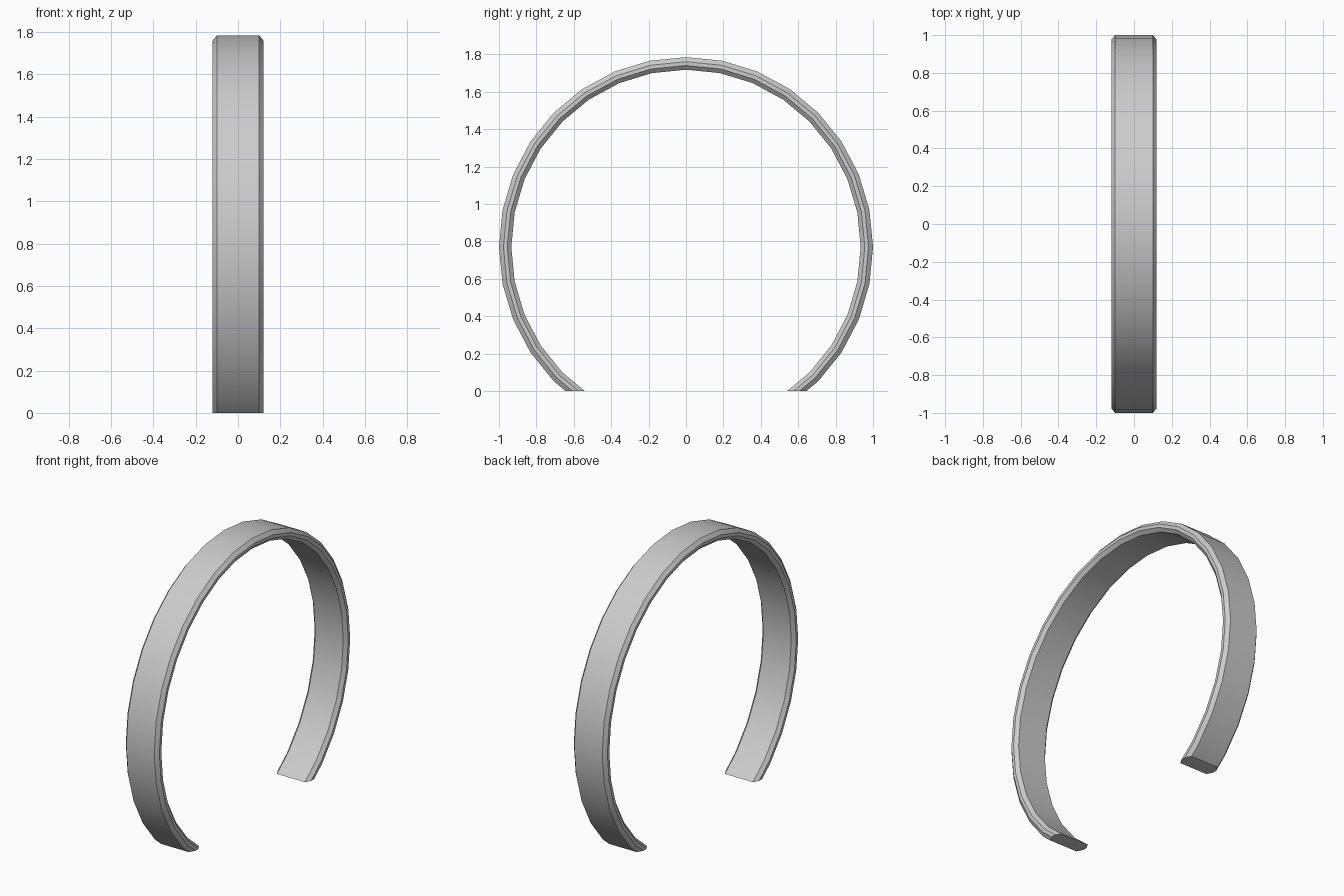
import bpy, bmesh
from math import sin, cos, pi

if "Cube" in bpy.data.objects:
    bpy.data.objects.remove(bpy.data.objects["Cube"])

SIDES = 32
CENTRE_Z = 0.77
STRETCH_Z = 1.015

# Cross-section of the band: (x, radius), a bar with four chamfered corners
profile = [(-0.10, 1.0), (0.10, 1.0), (0.12, 0.976), (0.12, 0.956),
           (0.10, 0.934), (-0.10, 0.934), (-0.12, 0.956), (-0.12, 0.976)]

# Full ring swept around the x axis
bm = bmesh.new()
rings = []
for i in range(SIDES):
    a = 2 * pi * i / SIDES
    rings.append([bm.verts.new((x, r * cos(a), CENTRE_Z + STRETCH_Z * r * sin(a)))
                  for x, r in profile])
n = len(profile)
for i in range(SIDES):
    p, q = rings[i], rings[(i + 1) % SIDES]
    for j in range(n):
        k = (j + 1) % n
        bm.faces.new((p[j], p[k], q[k], q[j]))

# Cut the ring flat at the ground and cap both ends
cut = bmesh.ops.bisect_plane(bm, geom=bm.verts[:] + bm.edges[:] + bm.faces[:],
                             plane_co=(0, 0, 0), plane_no=(0, 0, 1),
                             clear_inner=True)
rim = [e for e in cut["geom_cut"] if isinstance(e, bmesh.types.BMEdge)]
bmesh.ops.holes_fill(bm, edges=rim, sides=0)
bmesh.ops.recalc_face_normals(bm, faces=bm.faces[:])

mesh = bpy.data.meshes.new("open_band")
bm.to_mesh(mesh)
bm.free()
band = bpy.data.objects.new("open_band", mesh)
bpy.context.collection.objects.link(band)

# Smooth around the curve, crisp at the chamfers
bpy.context.view_layer.objects.active = band
band.select_set(True)
bpy.ops.object.shade_smooth_by_angle(angle=pi / 6)
